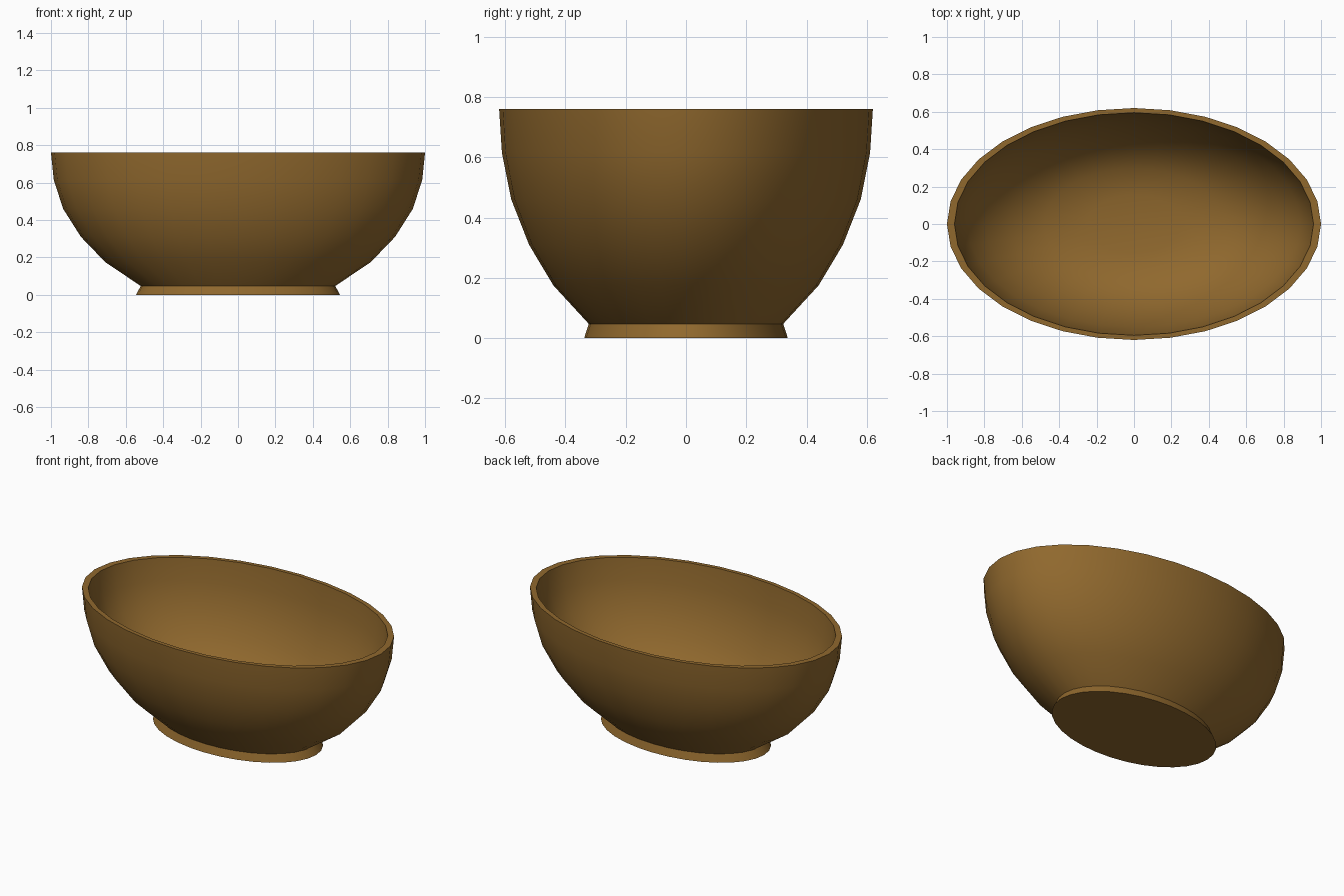
import bpy, bmesh, math

if "Cube" in bpy.data.objects:
    bpy.data.objects.remove(bpy.data.objects["Cube"])

SIDES = 32
DEPTH = 0.62  # y radius relative to x radius

# (radius, height): underside, flared foot, outer wall, rim, inner wall, floor
profile = [
    (0, 0), (0.545, 0), (0.52, 0.047),
    (0.71, 0.175), (0.84, 0.31), (0.935, 0.46), (0.985, 0.615), (1.0, 0.76),
    (0.96, 0.76), (0.94, 0.62), (0.89, 0.475), (0.795, 0.335), (0.665, 0.21),
    (0.48, 0.115), (0.25, 0.085), (0, 0.08),
]

# Oval bowl: revolve the profile, squash in y
bm = bmesh.new()
pts = [bm.verts.new((r, 0, z)) for r, z in profile]
edges = [bm.edges.new(pair) for pair in zip(pts, pts[1:])]
bmesh.ops.spin(bm, geom=pts + edges, cent=(0, 0, 0), axis=(0, 0, 1),
               angle=math.tau, steps=SIDES, use_duplicate=False)
bmesh.ops.remove_doubles(bm, verts=bm.verts[:], dist=0.0005)
for v in bm.verts:
    v.co.y *= DEPTH
bmesh.ops.recalc_face_normals(bm, faces=bm.faces[:])
mesh = bpy.data.meshes.new("oval_bowl")
bm.to_mesh(mesh)
bm.free()
bowl = bpy.data.objects.new("oval_bowl", mesh)
bpy.context.collection.objects.link(bowl)

# Brown glaze
mat = bpy.data.materials.new("brown")
mat.diffuse_color = (0.28, 0.14, 0.027, 1)
mat.use_nodes = True
mat.node_tree.nodes["Principled BSDF"].inputs["Base Color"].default_value = mat.diffuse_color
mesh.materials.append(mat)

bpy.context.view_layer.objects.active = bowl
bowl.select_set(True)
bpy.ops.object.shade_smooth_by_angle(angle=math.radians(35))
